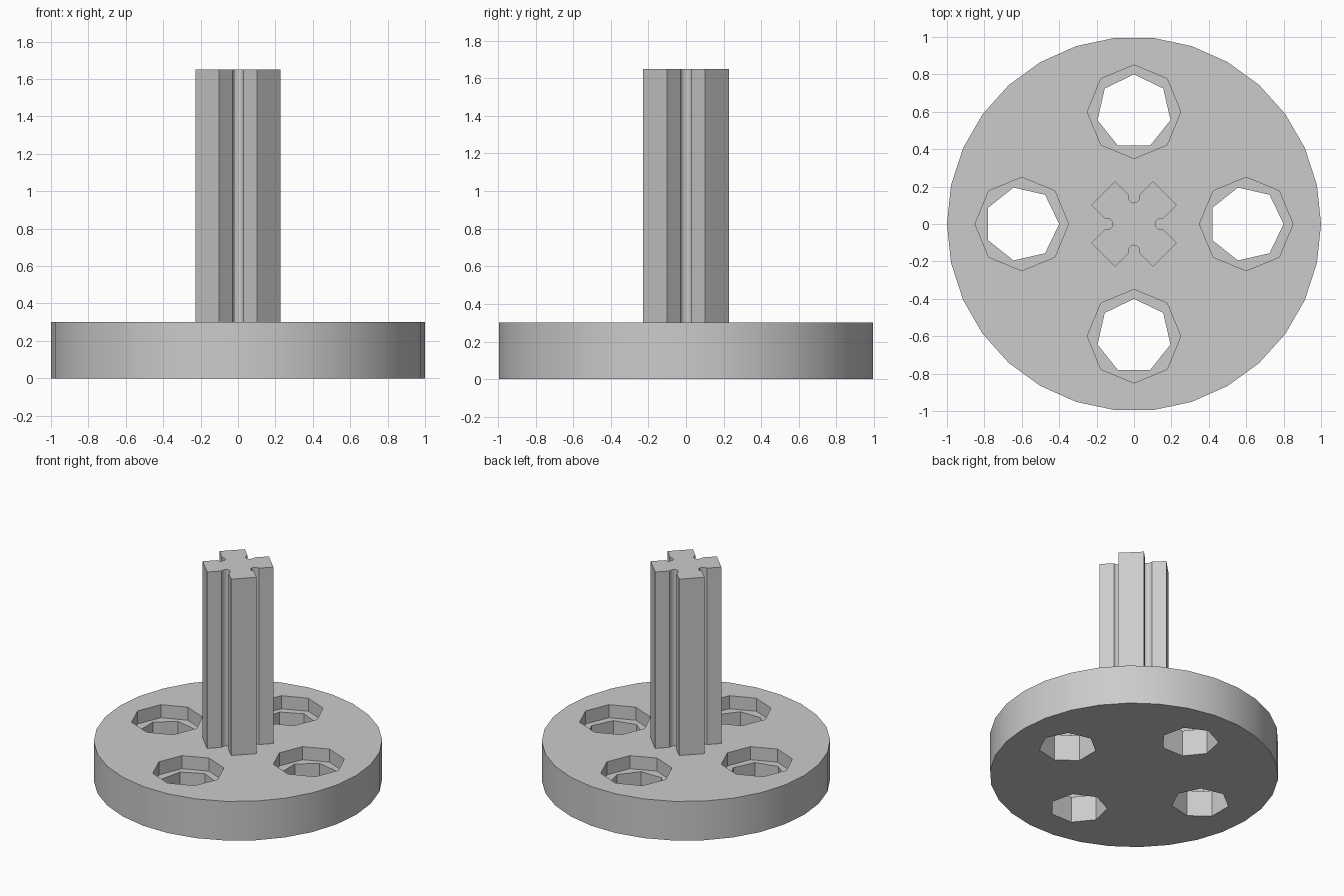
import bpy, bmesh
from math import sin, cos, pi, radians

if "Cube" in bpy.data.objects:
    bpy.data.objects.remove(bpy.data.objects["Cube"])

grey = bpy.data.materials.new("plain_grey")
grey.use_nodes = True
colour = (0.6, 0.6, 0.6, 1)
grey.diffuse_color = colour
grey.node_tree.nodes["Principled BSDF"].inputs["Base Color"].default_value = colour


def prism(name, outline, bottom, top):
    """Extrude a closed outline between two heights."""
    bm = bmesh.new()
    face = bm.faces.new([bm.verts.new((x, y, bottom)) for x, y in outline])
    lifted = bmesh.ops.extrude_face_region(bm, geom=[face])["geom"]
    for v in lifted:
        if isinstance(v, bmesh.types.BMVert):
            v.co.z = top
    bmesh.ops.recalc_face_normals(bm, faces=bm.faces)
    mesh = bpy.data.meshes.new(name)
    bm.to_mesh(mesh)
    bm.free()
    mesh.materials.append(grey)
    obj = bpy.data.objects.new(name, mesh)
    bpy.context.collection.objects.link(obj)
    return obj


def ring(sides, radius, centre=(0, 0), turn=0.0):
    return [(centre[0] + radius * cos(turn + 2 * pi * i / sides),
             centre[1] + radius * sin(turn + 2 * pi * i / sides)) for i in range(sides)]


def smooth(obj):
    bpy.ops.object.select_all(action="DESELECT")
    obj.select_set(True)
    bpy.context.view_layer.objects.active = obj
    bpy.ops.object.shade_smooth_by_angle(angle=radians(30))


# Round base plate
base = prism("base_plate", ring(30, 1.0), 0, 0.3)


def cut(name, outline, bottom, top):
    cutter = prism(name, outline, bottom, top)
    mod = base.modifiers.new(name, "BOOLEAN")
    mod.operation = "DIFFERENCE"
    mod.solver = "EXACT"
    mod.object = cutter
    bpy.context.view_layer.objects.active = base
    bpy.ops.object.modifier_apply(modifier=name)
    bpy.data.objects.remove(cutter)


# Four through holes, each with a wider octagonal recess above
for centre, turn in (((0.6, 0), 0), ((-0.6, 0), 0), ((0, 0.6), pi / 2), ((0, -0.6), pi / 2)):
    cut("bolt_hole", ring(7, 0.2, centre, turn), -0.1, 0.4)
    cut("bolt_recess", ring(8, 0.25, centre, turn), 0.2, 0.4)
smooth(base)

# Slotted column: one arm end and one round-bottomed slot, turned four times
slot = [(0.03 * cos(a), 0.143 + 0.03 * sin(a)) for a in [-pi * i / 6 for i in range(7)]]
quarter = [(0.228, 0.102), (0.102, 0.228), (0.03, 0.157)] + slot + [(-0.03, 0.157)]
outline = []
for k in range(4):
    c, s = round(cos(k * pi / 2)), round(sin(k * pi / 2))
    outline += [(x * c - y * s, x * s + y * c) for x, y in quarter]
column = prism("column", outline, 0.3, 1.65)
smooth(column)
